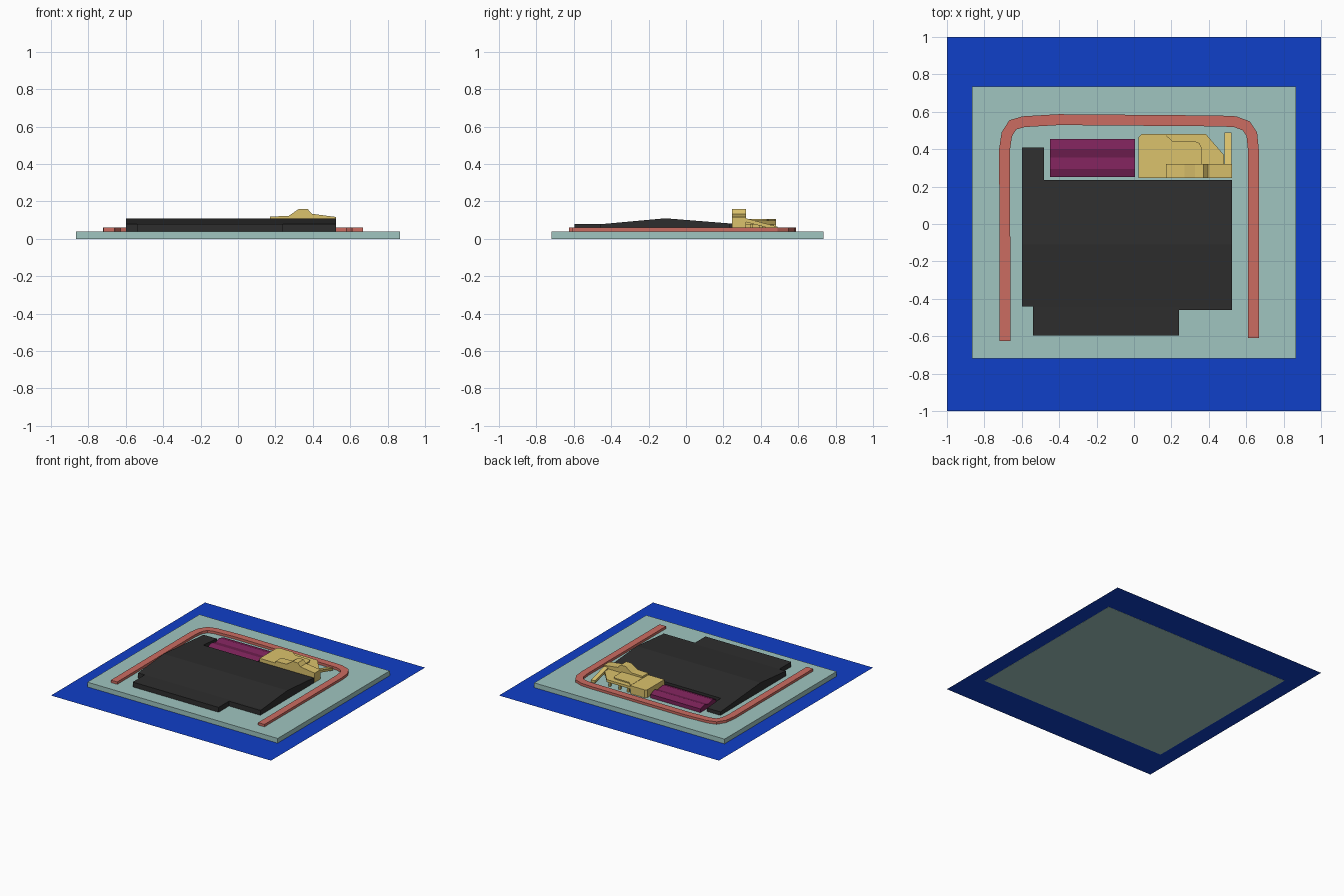
import bpy, bmesh
from mathutils import Vector

if "Cube" in bpy.data.objects:
    bpy.data.objects.remove(bpy.data.objects["Cube"])


def mat(name, c):
    m = bpy.data.materials.new(name)
    m.diffuse_color = (*c, 1)
    m.use_nodes = True
    m.node_tree.nodes["Principled BSDF"].inputs["Base Color"].default_value = m.diffuse_color
    return m


BLUE = mat("blue", (0.005, 0.05, 0.58))
PALE = mat("pale_green", (0.35, 0.56, 0.53))
RED = mat("red", (0.60, 0.15, 0.12))
BLACK = mat("black", (0.027, 0.027, 0.027))
PURPLE = mat("purple", (0.20, 0.016, 0.10))
YELLOW = mat("yellow", (0.71, 0.54, 0.15))


def finish(name, bm, m):
    bmesh.ops.recalc_face_normals(bm, faces=bm.faces)
    me = bpy.data.meshes.new(name)
    bm.to_mesh(me)
    bm.free()
    me.materials.append(m)
    ob = bpy.data.objects.new(name, me)
    bpy.context.collection.objects.link(ob)
    return ob


def extrude(name, pts, vec, m):
    """Extrude a closed 3D outline along a vector."""
    bm = bmesh.new()
    f = bm.faces.new([bm.verts.new(p) for p in pts])
    top = bmesh.ops.extrude_face_region(bm, geom=[f])["geom"]
    bmesh.ops.translate(bm, verts=[v for v in top if isinstance(v, bmesh.types.BMVert)], vec=vec)
    return finish(name, bm, m)


def prism(name, outline, z0, z1, m):
    return extrude(name, [(x, y, z0) for x, y in outline], (0, 0, z1 - z0), m)


def box(name, x0, x1, y0, y1, z0, z1, m):
    return prism(name, [(x0, y0), (x1, y0), (x1, y1), (x0, y1)], z0, z1, m)


def side_profile(name, yz, x0, x1, m):
    return extrude(name, [(x0, y, z) for y, z in yz], (x1 - x0, 0, 0), m)


# Flat ground sheet and raised slab
bm = bmesh.new()
bmesh.ops.create_grid(bm, x_segments=1, y_segments=1, size=1)
bmesh.ops.translate(bm, verts=bm.verts, vec=(0, 0, 0.001))
finish("ground_sheet", bm, BLUE)
box("base_slab", -0.865, 0.865, -0.72, 0.735, 0, 0.04, PALE)

# Low U-shaped border: mitred rectangular section swept along a path
path = [Vector(p) for p in [
    (-0.689, -0.625), (-0.692, 0.40), (-0.680, 0.48), (-0.648, 0.53), (-0.59, 0.547),
    (-0.40, 0.558), (0.45, 0.551), (0.54, 0.547), (0.60, 0.525), (0.63, 0.48),
    (0.638, 0.40), (0.638, -0.61)]]
left, right = [], []
for i, p in enumerate(path):
    a = (p - path[i - 1]).normalized() if i else (path[1] - p).normalized()
    b = (path[i + 1] - p).normalized() if i < len(path) - 1 else a
    t = (a + b).normalized()
    n = Vector((-t.y, t.x)) * (0.029 / max(t.dot(a), 0.5))
    left.append(p + n)
    right.append(p - n)
bm = bmesh.new()
rings = [[bm.verts.new((q.x, q.y, z)) for q, z in ((l, 0.034), (r, 0.034), (r, 0.06), (l, 0.06))]
         for l, r in zip(left, right)]
for r0, r1 in zip(rings, rings[1:]):
    for k in range(4):
        bm.faces.new((r0[k], r0[(k + 1) % 4], r1[(k + 1) % 4], r1[k]))
bm.faces.new(rings[0])
bm.faces.new(rings[-1])
finish("border_strip", bm, RED)

# Main building: stepped plan cut by the low gable line
bm = bmesh.new()
plan = [(-0.6, 0.41), (-0.6, -0.44), (-0.54, -0.44), (-0.54, -0.595), (0.24, -0.595),
        (0.24, -0.46), (0.525, -0.46), (0.525, 0.235), (-0.48, 0.235), (-0.48, 0.41)]
f = bm.faces.new([bm.verts.new((x, y, 0.035)) for x, y in plan])
top = bmesh.ops.extrude_face_region(bm, geom=[f])["geom"]
bmesh.ops.translate(bm, verts=[v for v in top if isinstance(v, bmesh.types.BMVert)], vec=(0, 0, 0.045))
for y in (-0.44, -0.11, 0.235):
    bmesh.ops.bisect_plane(bm, geom=bm.verts[:] + bm.edges[:] + bm.faces[:],
                           plane_co=(0, y, 0), plane_no=(0, 1, 0), dist=1e-5)
for v in bm.verts:
    if v.co.z > 0.06:
        y = v.co.y
        if y > -0.11:
            v.co.z = 0.11 - 0.08 * (y + 0.11)
        elif y > -0.44:
            v.co.z = 0.11 + 0.0909 * (y + 0.11)
finish("main_building", bm, BLACK)

# Folded-roof annex
side_profile("annex", [(0.25, 0.04), (0.455, 0.04), (0.455, 0.07), (0.40, 0.085),
                       (0.355, 0.072), (0.295, 0.085), (0.25, 0.07)], -0.45, 0.005, PURPLE)

# Yellow structure: left block, front tower, back deck on posts
prism("left_block", [(0.025, 0.245), (0.17, 0.245), (0.17, 0.48), (0.04, 0.48), (0.025, 0.465)],
      0.035, 0.105, YELLOW)
tower = [(0.17, 0.035), (0.525, 0.035), (0.525, 0.117), (0.395, 0.134), (0.372, 0.16),
         (0.325, 0.16), (0.27, 0.122), (0.17, 0.12)]
extrude("front_tower", [(x, 0.245, z) for x, z in tower], (0, 0.075, 0), YELLOW)
prism("back_deck", [(0.17, 0.32), (0.48, 0.32), (0.48, 0.37), (0.385, 0.48), (0.17, 0.48)],
      0.078, 0.098, YELLOW)
prism("deck_canopy", [(0.17, 0.32), (0.36, 0.32), (0.36, 0.41), (0.35, 0.432), (0.33, 0.44),
                      (0.21, 0.44), (0.17, 0.475)], 0.098, 0.107, YELLOW)
for i, (x, y) in enumerate([(0.20, 0.46), (0.28, 0.46), (0.37, 0.46), (0.42, 0.40), (0.46, 0.35)]):
    box(f"deck_post_{i + 1}", x - 0.008, x + 0.008, y - 0.008, y + 0.008, 0.04, 0.078, YELLOW)

# Sloping ramp beside the deck
side_profile("ramp", [(0.32, 0.09), (0.49, 0.045), (0.49, 0.065), (0.32, 0.11)], 0.483, 0.52, YELLOW)
